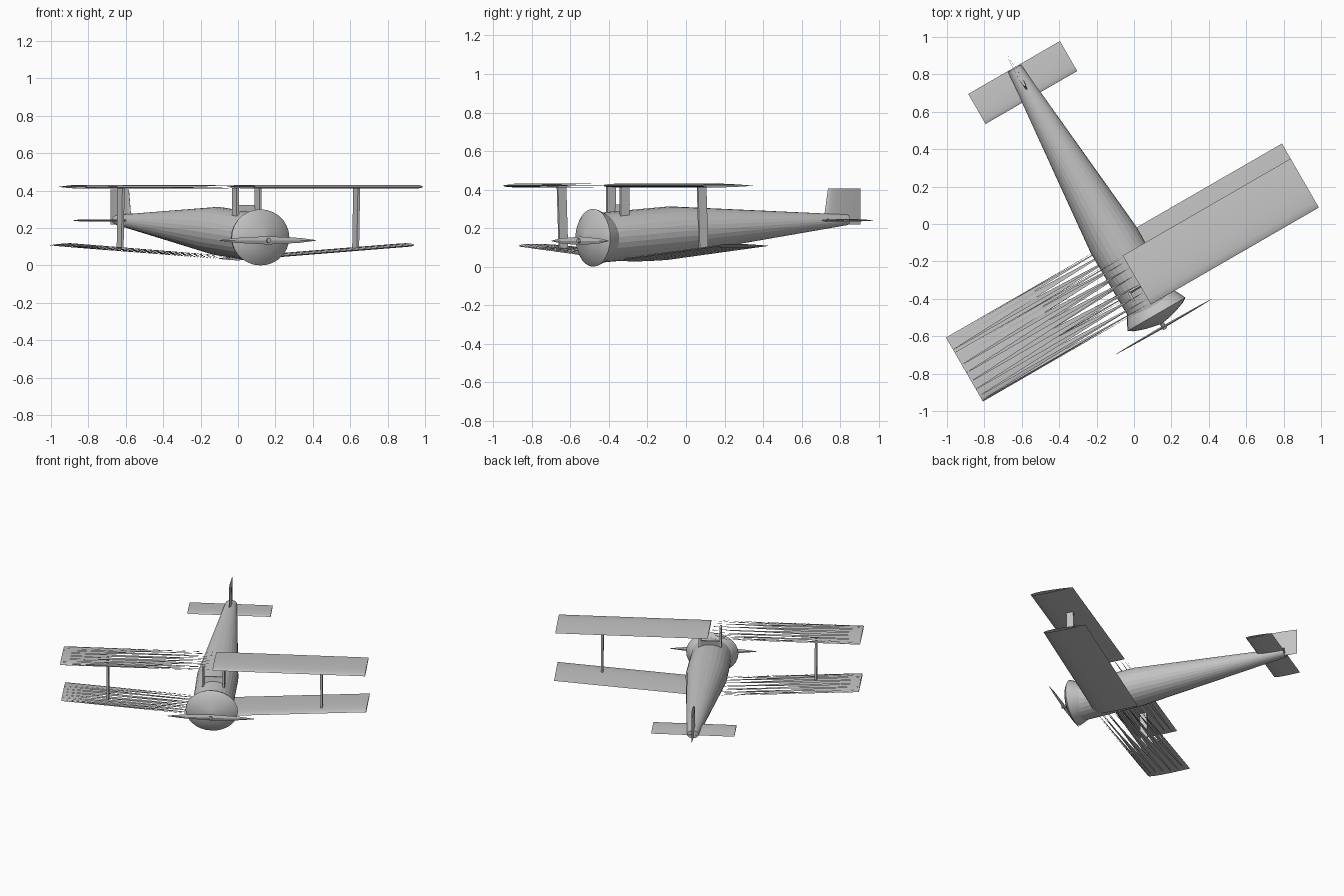
import bpy
import bmesh
from math import sin, cos, pi, radians, sqrt
from mathutils import Matrix

cube = bpy.data.objects.get("Cube")
if cube:
    bpy.data.objects.remove(cube, do_unlink=True)

# The aircraft is built nose towards -y about x = 0, then turned 30 degrees
FRAME = Matrix.Rotation(radians(30), 4, 'Z') @ Matrix.Translation((-0.137, 0, 0))

grey = bpy.data.materials.new("plain grey")
grey.use_nodes = True
GREY = (0.55, 0.55, 0.55, 1)
grey.diffuse_color = GREY
grey.node_tree.nodes["Principled BSDF"].inputs["Base Color"].default_value = GREY


def loft(name, rings, caps=False, smooth=None, slivers=False):
    """Skin between rings; slivers keeps one triangle of each panel."""
    bm = bmesh.new()
    rows = [[bm.verts.new(p) for p in ring] for ring in rings]
    n = len(rows[0])
    for a, b in zip(rows, rows[1:]):
        for i in range(n):
            j = (i + 1) % n
            bm.faces.new((a[i], a[j], b[i]) if slivers else (a[i], a[j], b[j], b[i]))
    if caps:
        bm.faces.new(rows[0])
        bm.faces.new(rows[-1])
    bmesh.ops.recalc_face_normals(bm, faces=bm.faces)
    if slivers:  # top skin faces up, bottom skin faces down
        for k, f in enumerate(bm.faces):
            f.normal_update()
            if (f.normal.z > 0) != (k < n // 2):
                f.normal_flip()
    mesh = bpy.data.meshes.new(name)
    bm.to_mesh(mesh)
    bm.free()
    obj = bpy.data.objects.new(name, mesh)
    bpy.context.collection.objects.link(obj)
    mesh.materials.append(grey)
    obj.matrix_world = FRAME
    if smooth:
        bpy.ops.object.select_all(action='DESELECT')
        obj.select_set(True)
        bpy.context.view_layer.objects.active = obj
        bpy.ops.object.shade_smooth_by_angle(angle=radians(smooth))
    return obj


def oval(y, rx, rz, zc, n=28):
    return [(rx * cos(2 * pi * i / n), y, zc + rz * sin(2 * pi * i / n)) for i in range(n)]


def airfoil(front, back, thick, n=9):
    """Closed section as (chord, height): trailing edge, over the top, back below."""
    pts = []
    for i in range(2 * n):
        a = pi * i / n
        s = (1 + cos(a)) / 2
        h = 2.6 * thick * (0.297 * sqrt(s) - 0.126 * s - 0.352 * s**2 + 0.284 * s**3 - 0.1015 * s**4) * 1.9
        pts.append((front + (back - front) * s, h if i <= n else -0.8 * h))
    return pts


def wing_rib(x, front, back, thick, z):
    return [(x, y, z + h) for y, h in airfoil(front, back, thick)]


def plate(name, x, y0, y1, z0, z1, w, d):
    """Upright bar from (y0, z0) to (y1, z1), w across and d along the body."""
    ring = lambda y, z: [(x + sx * w / 2, y + sy * d / 2, z)
                         for sx, sy in ((-1, -1), (1, -1), (1, 1), (-1, 1))]
    return loft(name, [ring(y0, z0), ring(y1, z1)], caps=True)


# Body: flat faceted taper with a slight hump behind the wing
loft("fuselage", [oval(-0.44, 0.137, 0.13, 0.15), oval(-0.02, 0.141, 0.129, 0.184),
                  oval(1.04, 0.04, 0.028, 0.243)], caps=True, smooth=10)

# Engine cowl: flared rim and shallow nose
loft("engine_cowl", [oval(y, 0.178 * k, 0.15 * k, 0.15) for y, k in
                     ((-0.40, 0.77), (-0.45, 0.93), (-0.478, 1.0), (-0.495, 0.86),
                      (-0.515, 0.55), (-0.53, 0.2), (-0.535, 0.02))], caps=True, smooth=35)

# Propeller: thin tapering blade
loft("propeller", [[(x, -0.555 - t, 0.134), (x, -0.555, 0.134 + w), (x, -0.555 + t, 0.134),
                    (x, -0.555, 0.134 - w)]
                   for x, w, t in ((-0.294, 0.002, 0.001), (-0.2, 0.013, 0.004), (0, 0.022, 0.007),
                                   (0.2, 0.013, 0.004), (0.294, 0.002, 0.001))], caps=True)
loft("propeller_hub", [oval(-0.57, 0.012, 0.012, 0.134, 10),
                       oval(-0.52, 0.012, 0.012, 0.134, 10)], caps=True)

# Wings: left side fully skinned, right side only slivers running in from the tip
for name, front, back, z_root, z_tip in (("upper_wing", -0.418, -0.116, 0.42, 0.42),
                                         ("lower_wing", -0.325, -0.023, 0.036, 0.108)):
    for side, label in ((1, "left"), (-1, "right")):
        tip = wing_rib(side * 1.037, front, back, 0.022, z_tip)
        root = wing_rib(0, front, back, 0.022, z_root)
        loft(label + "_" + name, [tip, root], smooth=30, slivers=side < 0)

# Struts between the wings and above the body
for side, label in ((1, "left"), (-1, "right")):
    plate(label + "_wing_strut", side * 0.727, -0.236, -0.247, 0.09, 0.415, 0.014, 0.05)
    plate(label + "_centre_strut", side * 0.07, -0.33, -0.33, 0.24, 0.415, 0.014, 0.052)

# Small screen between the centre struts
plate("windscreen", 0, -0.31, -0.30, 0.27, 0.322, 0.13, 0.01)

# Tail surfaces
loft("tailplane", [wing_rib(x, 0.86, 1.045, 0.014, 0.24) for x in (-0.283, 0.283)], smooth=30)
loft("tail_fin", [[(h, y, z) for y, h in airfoil(front, 1.126, 0.02)]
                  for z, front in ((0.22, 0.90), (0.405, 0.93))], smooth=30)
